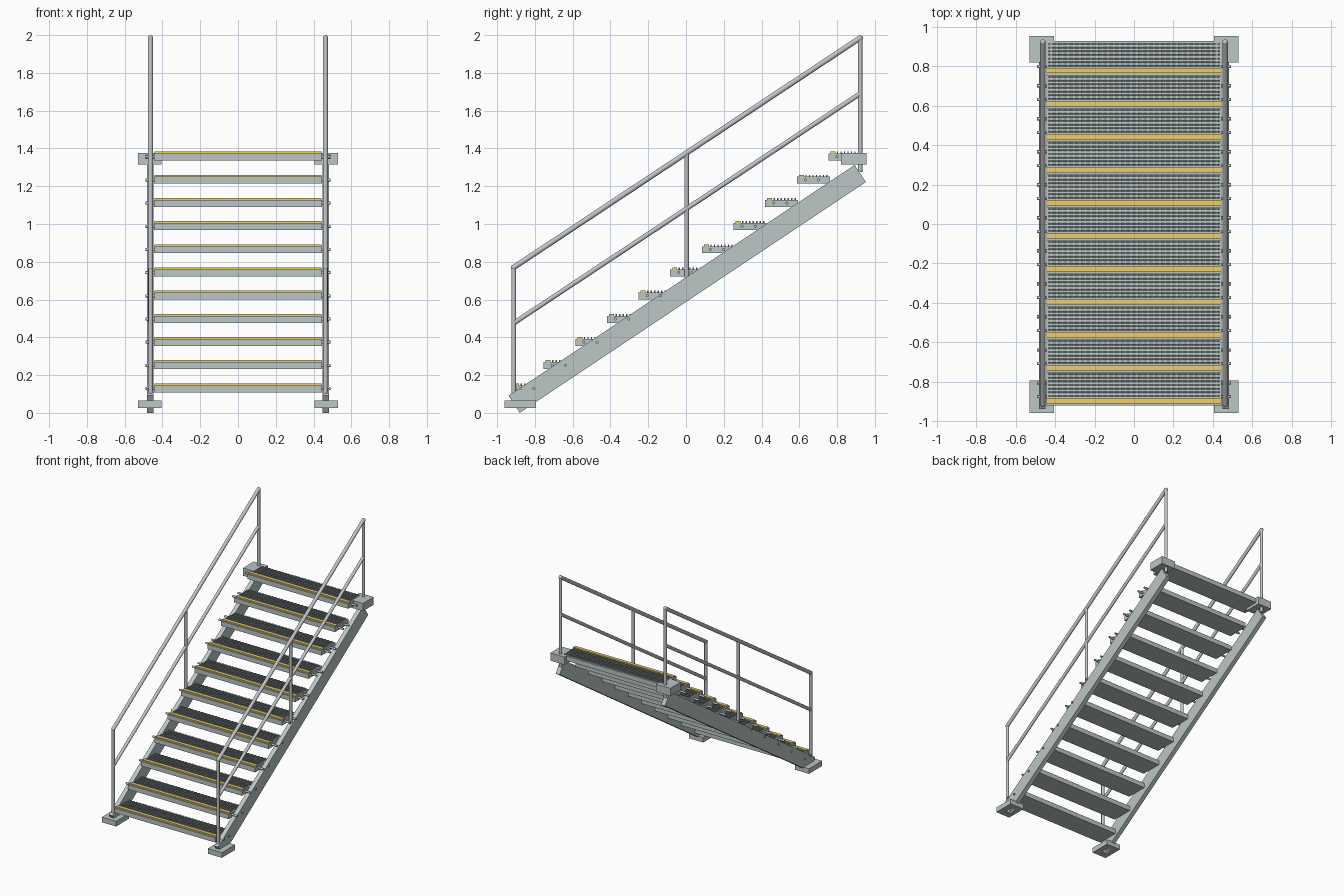
import bpy, bmesh, math
from mathutils import Vector

if "Cube" in bpy.data.objects:
    bpy.data.objects.remove(bpy.data.objects["Cube"])


def material(name, rgb):
    m = bpy.data.materials.new(name)
    m.diffuse_color = (*rgb, 1)
    m.use_nodes = True
    m.node_tree.nodes["Principled BSDF"].inputs["Base Color"].default_value = m.diffuse_color
    return m


STEEL = material("painted_steel", (0.50, 0.57, 0.56))
RAIL = material("rail_steel", (0.54, 0.56, 0.58))
GRIP = material("dark_grip", (0.30, 0.34, 0.34))
YELLOW = material("yellow_edge", (0.85, 0.62, 0.15))


def mesh_object(name, bm, mat):
    bmesh.ops.recalc_face_normals(bm, faces=bm.faces)
    me = bpy.data.meshes.new(name)
    bm.to_mesh(me)
    bm.free()
    me.materials.append(mat)
    ob = bpy.data.objects.new(name, me)
    bpy.context.collection.objects.link(ob)
    return ob


def box(name, lo, hi, mat):
    bm = bmesh.new()
    bmesh.ops.create_cube(bm, size=1)
    for v in bm.verts:
        v.co = [(a + b) / 2 + c * (b - a) for a, b, c in zip(lo, hi, v.co)]
    return mesh_object(name, bm, mat)


def prism(bm, pts, offset):
    face = bm.faces.new([bm.verts.new(p) for p in pts])
    ext = bmesh.ops.extrude_face_region(bm, geom=[face])["geom"]
    bmesh.ops.translate(bm, vec=offset,
                        verts=[g for g in ext if isinstance(g, bmesh.types.BMVert)])


def tube(name, a, b, r, mat, sides=16):
    a, b = Vector(a), Vector(b)
    bm = bmesh.new()
    bmesh.ops.create_cone(bm, cap_ends=True, segments=sides, radius1=r, radius2=r,
                          depth=(b - a).length)
    for f in bm.faces:
        f.smooth = len(f.verts) == 4
    for e in bm.edges:
        e.smooth = all(f.smooth for f in e.link_faces)
    ob = mesh_object(name, bm, mat)
    ob.location = (a + b) / 2
    ob.rotation_euler = (b - a).to_track_quat('Z', 'Y').to_euler()
    return ob


# serrated grip bars shared by every tread (origin at tread front, top)
def grip_mesh():
    bm = bmesh.new()
    teeth, half = 30, 0.435
    step = 2 * half / teeth
    for k in range(7):
        y = 0.045 + k * 0.0185
        pts = [(half, y, -0.014), (-half, y, -0.014)]
        for t in range(teeth):
            x = -half + t * step
            pts += [(x, y, -0.008), (x + step * 0.3, y, 0), (x + step * 0.7, y, 0)]
        pts.append((half, y, -0.008))
        prism(bm, pts, (0, 0.007, 0))
    return bm


# treads with yellow nosing, grip bars and end bolts
N, RUN, RISE = 11, 0.1675, 0.1227
grip = None
for i in range(N):
    y, z = -0.921 + i * RUN, 0.156 + i * RISE
    box(f"tread_{i}", (-0.445, y, z - 0.047), (0.445, y + 0.175, z - 0.010), STEEL)
    box(f"nosing_{i}", (-0.443, y + 0.011, z - 0.012), (0.443, y + 0.037, z), YELLOW)
    if grip is None:
        g = grip = mesh_object("tread_grip_0", grip_mesh(), GRIP)
    else:
        g = bpy.data.objects.new(f"tread_grip_{i}", grip.data)
        bpy.context.collection.objects.link(g)
    g.location = (0, y, z)
    for s in (-1, 1):
        for dy in (0.045, 0.115):
            tube(f"tread_bolt_{i}", (s * 0.44, y + dy, z - 0.027),
                 (s * 0.491, y + dy, z - 0.027), 0.008, RAIL, 8)

# both sides: stringer, mounting plates, posts and rails
Y0, Y1 = -0.912, 0.922
SLOPE = 1.215 / (Y1 - Y0)
for s, side in ((-1, "left"), (1, "right")):
    bm = bmesh.new()
    prism(bm, [(s * 0.448, y, z) for y, z in
               ((-0.94, 0.091), (-0.88, 0.0), (0.953, 1.222), (0.893, 1.313))],
          (s * 0.035, 0, 0))
    mesh_object(f"stringer_{side}", bm, STEEL)

    xa, xb = sorted((s * 0.405, s * 0.53))
    box(f"foot_plate_{side}", (xa, -0.96, 0.025), (xb, -0.795, 0.066), STEEL)
    box(f"top_plate_{side}", (xa, 0.82, 1.314), (xb, 0.955, 1.376), STEEL)

    x = s * 0.463
    for y, base in ((Y0, 0.06), (0.003, 0.68), (Y1, 1.275)):
        tube(f"post_{side}", (x, y, base), (x, y, 0.77 + (y - Y0) * SLOPE), 0.012, RAIL)
    for name, z, r in (("handrail", 0.77, 0.014), ("mid_rail", 0.475, 0.0125)):
        tube(f"{name}_{side}", (x, Y0, z), (x, Y1, z + 1.215), r, RAIL)
    # rounded joints at the handrail ends
    for y, z in ((Y0, 0.77), (Y1, 1.985)):
        bm = bmesh.new()
        bmesh.ops.create_uvsphere(bm, u_segments=16, v_segments=8, radius=0.0145)
        for f in bm.faces:
            f.smooth = True
        mesh_object(f"rail_joint_{side}", bm, RAIL).location = (x, y, z)
